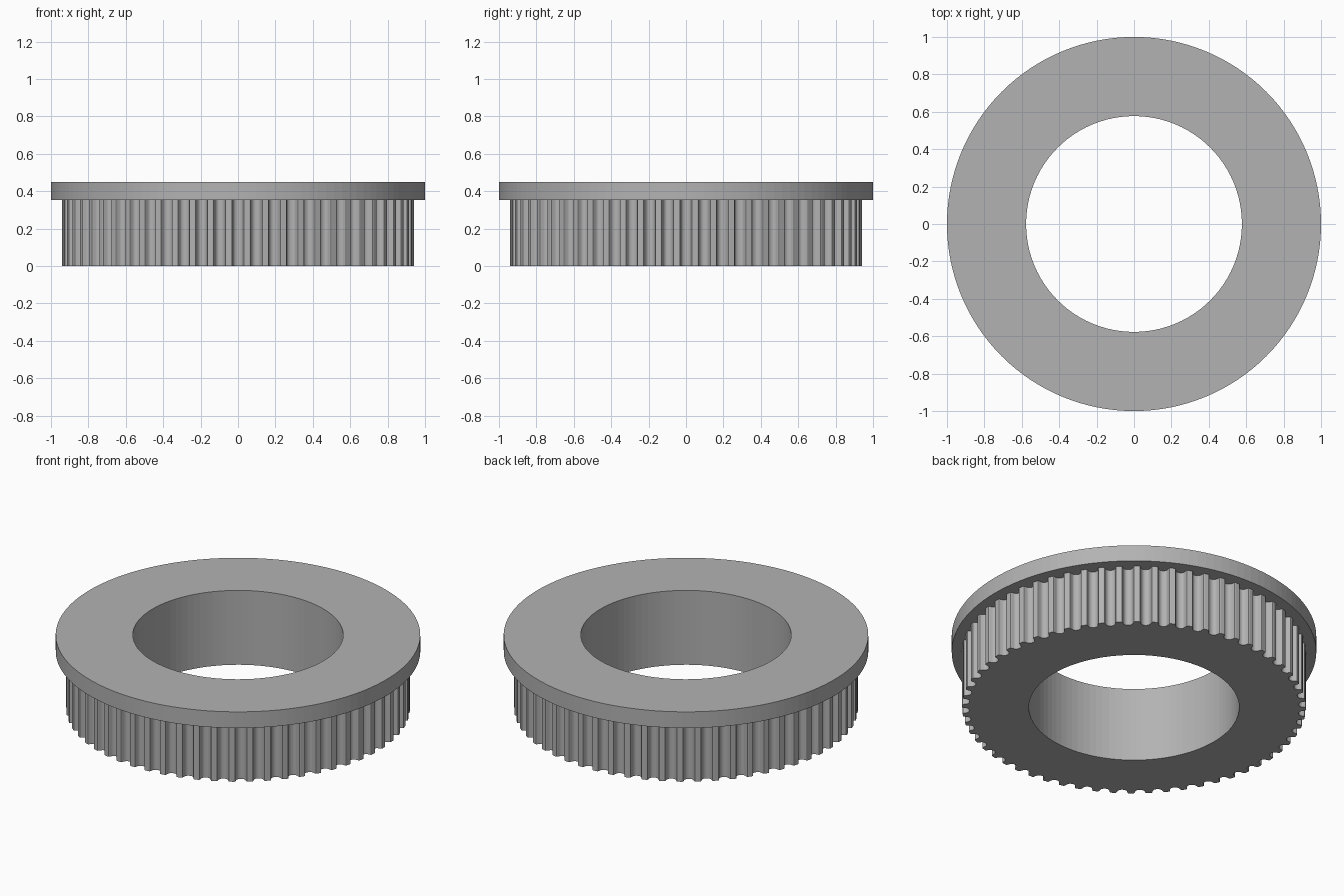
import bpy, bmesh
from math import sin, cos, pi, tau

if "Cube" in bpy.data.objects:
    bpy.data.objects.remove(bpy.data.objects["Cube"])

TEETH = 60
BORE, RIM, TIP = 0.577, 1.0, 0.942
SHOULDER, TOP = 0.352, 0.45

grey = bpy.data.materials.new("plain grey")
grey.use_nodes = True
grey.diffuse_color = (0.45, 0.45, 0.45, 1)
grey.node_tree.nodes["Principled BSDF"].inputs["Base Color"].default_value = grey.diffuse_color


def circle(radius, sides):
    return [(radius * cos(tau * i / sides), radius * sin(tau * i / sides)) for i in range(sides)]


def belt_profile():
    # Half of one rounded belt groove: (sideways offset, depth)
    half = [(0.037, 0), (0.0324, 0.002), (0.030, 0.0065), (0.0285, 0.012), (0.0252, 0.022),
            (0.0225, 0.027), (0.018, 0.032), (0.0125, 0.0355), (0.0063, 0.0375)]
    groove = [(-s, d) for s, d in half] + [(0, 0.038)] + half[::-1]
    points = []
    for i in range(TEETH):
        a = tau * i / TEETH
        for s, d in groove:
            r = TIP - d
            points.append((r * cos(a) - s * sin(a), r * sin(a) + s * cos(a)))
    return points


def ring_part(name, outer, inner, z0, z1, open_top=False):
    bm = bmesh.new()
    edges = []
    for loop in (outer, inner):
        verts = [bm.verts.new((x, y, z0)) for x, y in loop]
        edges += [bm.edges.new((v, verts[i - 1])) for i, v in enumerate(verts)]
    bmesh.ops.triangle_fill(bm, edges=edges, use_beauty=True, normal=(0, 0, -1))
    out = bmesh.ops.extrude_face_region(bm, geom=bm.faces[:], use_keep_orig=True)
    raised = [g for g in out["geom"] if isinstance(g, bmesh.types.BMVert)]
    bmesh.ops.translate(bm, verts=raised, vec=(0, 0, z1 - z0))
    bmesh.ops.recalc_face_normals(bm, faces=bm.faces[:])
    if open_top:
        caps = [f for f in bm.faces if f.normal.z > 0.9]
        bmesh.ops.delete(bm, geom=caps, context="FACES")
    mesh = bpy.data.meshes.new(name)
    bm.to_mesh(mesh)
    bm.free()
    mesh.materials.append(grey)
    obj = bpy.data.objects.new(name, mesh)
    bpy.context.collection.objects.link(obj)
    return obj


# Grooved drum below, plain flange above, sharing one bore
bore = circle(BORE, 96)
ring_part("toothed_drum", belt_profile(), bore, 0, SHOULDER, open_top=True)
ring_part("flange", circle(RIM, 128), bore, SHOULDER, TOP)
